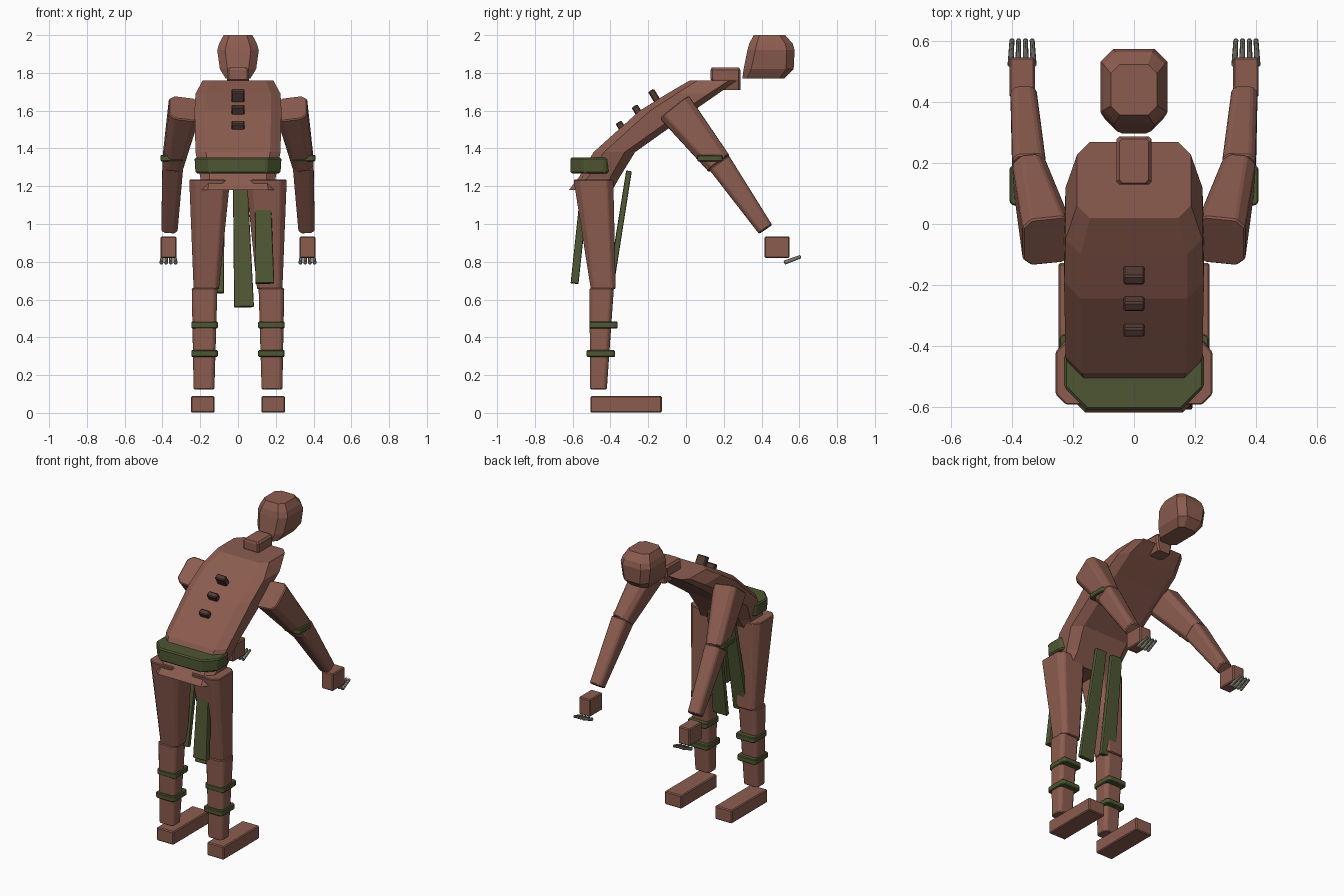
import bpy, bmesh
from mathutils import Vector, Matrix

cube = bpy.data.objects.get("Cube")
if cube:
    bpy.data.objects.remove(cube)


def material(name, rgb):
    m = bpy.data.materials.new(name)
    m.use_nodes = True
    m.diffuse_color = (*rgb, 1)
    m.node_tree.nodes["Principled BSDF"].inputs["Base Color"].default_value = (*rgb, 1)
    return m


SKIN = material("reddish_brown_skin", (0.26, 0.107, 0.078))
SPINE = material("dark_brown_spine", (0.09, 0.045, 0.035))
CLOTH = material("moss_green_cloth", (0.078, 0.094, 0.032))
CLAW = material("grey_claw", (0.22, 0.21, 0.17))


def finish(name, bm, mat, bevel=0.0):
    bmesh.ops.recalc_face_normals(bm, faces=bm.faces)
    mesh = bpy.data.meshes.new(name)
    bm.to_mesh(mesh)
    bm.free()
    mesh.materials.append(mat)
    ob = bpy.data.objects.new(name, mesh)
    bpy.context.collection.objects.link(ob)
    if bevel:
        mod = ob.modifiers.new("soft_edges", "BEVEL")
        mod.width = bevel
        mod.segments = 1
    return ob


def loft(name, rings, mat, u=Vector((1, 0, 0)), v=Vector((0, 1, 0)), bevel=0.0):
    """Skin octagonal rings given as (centre, half width, half depth, chamfer)."""
    bm = bmesh.new()
    loops = []
    for c, a, b, k in rings:
        pts = [(a, k - b), (a, b - k), (a - k, b), (k - a, b),
               (-a, b - k), (-a, k - b), (k - a, -b), (a - k, -b)]
        loops.append([bm.verts.new(Vector(c) + u * p + v * q) for p, q in pts])
    for lo, hi in zip(loops, loops[1:]):
        for i in range(8):
            j = (i + 1) % 8
            bm.faces.new((lo[i], lo[j], hi[j], hi[i]))
    bm.faces.new(loops[0])
    bm.faces.new(loops[-1])
    return finish(name, bm, mat, bevel)


def stack(name, rows, mat, x=0.0, bevel=0.0):
    """Horizontal rings given as (z, back y, front y, half width, chamfer)."""
    rings = [((x, (y0 + y1) / 2, z), w, (y1 - y0) / 2, k) for z, y0, y1, w, k in rows]
    return loft(name, rings, mat, bevel=bevel)


def limb(name, start, end, size0, size1, mat, chamfer=0.025):
    """Tapered limb with end caps square to its axis."""
    a, b = Vector(start), Vector(end)
    axis = (b - a).normalized()
    u = (Vector((1, 0, 0)) - axis * axis.x).normalized()
    v = axis.cross(u)
    return loft(name, [(a, *size0, chamfer), (b, *size1, chamfer)], mat, u, v, 0.006)


def box(name, centre, size, mat, tilt=0.0, bevel=0.006):
    bm = bmesh.new()
    mtx = (Matrix.Translation(centre) @ Matrix.Rotation(tilt, 4, "X")
           @ Matrix.Diagonal((*size, 1)))
    bmesh.ops.create_cube(bm, size=1, matrix=mtx)
    return finish(name, bm, mat, bevel)


def strip(name, top, bottom, w0, w1, thick):
    limb(name, top, bottom, (w0 / 2, thick / 2), (w1 / 2, thick / 2), CLOTH, 0.004)


# Stooped torso, neck and head
stack("torso", [
    (1.18, -0.62, -0.39, 0.19, 0.03),
    (1.25, -0.565, -0.35, 0.20, 0.05),
    (1.38, -0.49, -0.27, 0.225, 0.055),
    (1.60, -0.245, 0.04, 0.23, 0.055),
    (1.69, -0.10, 0.17, 0.225, 0.05),
    (1.76, 0.02, 0.27, 0.187, 0.042)], SKIN)
stack("neck", [
    (1.71, 0.20, 0.288, 0.045, 0.01),
    (1.765, 0.13, 0.288, 0.058, 0.01),
    (1.815, 0.13, 0.288, 0.058, 0.01),
    (1.828, 0.135, 0.28, 0.048, 0.01)], SKIN)
stack("head", [
    (1.77, 0.298, 0.52, 0.065, 0.025),
    (1.82, 0.305, 0.57, 0.096, 0.04),
    (1.92, 0.325, 0.575, 0.11, 0.042),
    (1.955, 0.335, 0.565, 0.10, 0.04),
    (2.0, 0.358, 0.525, 0.076, 0.03)], SKIN)

# Spine knobs standing off the back
for i, (y, z, h) in enumerate([(-0.16, 1.665, 0.10), (-0.255, 1.595, 0.07), (-0.345, 1.518, 0.05)]):
    box(f"spine_knob_{i + 1}", (0, y, z), (0.07, 0.036, h), SPINE, tilt=0.55)

# Belt and hanging cloth
stack("belt", [(1.268, -0.612, -0.355, 0.225, 0.075),
               (1.352, -0.612, -0.355, 0.23, 0.075)], CLOTH, bevel=0.008)
strip("cloth_strip_middle", (0.01, -0.302, 1.28), (0.032, -0.415, 0.56), 0.075, 0.105, 0.03)
strip("cloth_strip_right", (-0.11, -0.302, 1.28), (-0.127, -0.405, 0.635), 0.08, 0.105, 0.03)
strip("cloth_strip_back", (0.13, -0.53, 1.25), (0.142, -0.59, 0.685), 0.08, 0.10, 0.042)

for s, side in ((1, "left"), (-1, "right")):
    # Arms
    limb(f"{side}_upper_arm", (s * 0.285, -0.057, 1.613), (s * 0.345, 0.175, 1.32),
         (0.082, 0.097), (0.056, 0.07), SKIN, 0.03)
    limb(f"{side}_forearm", (s * 0.345, 0.175, 1.325), (s * 0.363, 0.421, 0.972),
         (0.055, 0.064), (0.043, 0.042), SKIN, 0.018)
    stack(f"{side}_arm_band", [(1.332, 0.06, 0.195, 0.06, 0.012),
                               (1.366, 0.06, 0.195, 0.06, 0.012)], CLOTH, s * 0.35, 0.005)
    box(f"{side}_hand", (s * 0.368, 0.482, 0.877), (0.084, 0.132, 0.115), SKIN)
    for i in range(4):
        off = (i - 1.5) * 0.022
        limb(f"{side}_claw_{i + 1}", (s * 0.368 + off * 1.15, 0.52, 0.795),
             (s * 0.368 + off, 0.608, 0.828), (0.010, 0.011), (0.008, 0.009), CLAW, 0.005)

    # Legs
    loft(f"{side}_thigh", [((s * 0.15, -0.49, 1.235), 0.108, 0.105, 0.035),
                           ((s * 0.168, -0.438, 0.655), 0.067, 0.066, 0.02)], SKIN, bevel=0.005)
    loft(f"{side}_shin", [((s * 0.177, -0.446, 0.66), 0.068, 0.064, 0.018),
                          ((s * 0.18, -0.464, 0.125), 0.055, 0.045, 0.015)], SKIN, bevel=0.005)
    for n, z, y0 in (("upper", 0.465, -0.512), ("lower", 0.314, -0.526)):
        stack(f"{side}_{n}_shin_band", [(z - 0.018, y0, y0 + 0.15, 0.07, 0.012),
                                        (z + 0.018, y0, y0 + 0.15, 0.07, 0.012)],
              CLOTH, s * 0.177, 0.005)
    box(f"{side}_foot", (s * 0.186, -0.317, 0.045), (0.125, 0.378, 0.088), SKIN)
